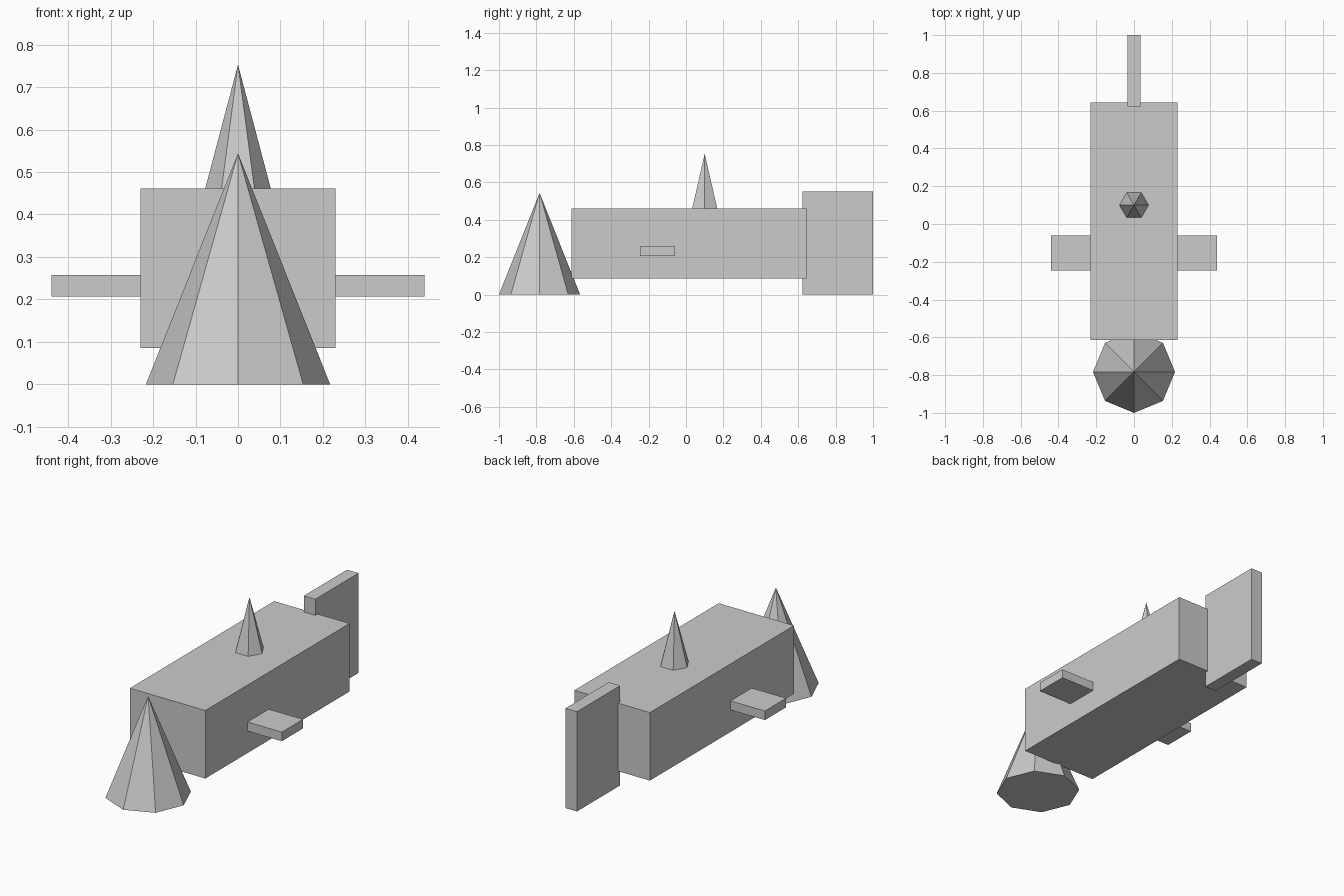
import bpy
import math

if "Cube" in bpy.data.objects:
    bpy.data.objects.remove(bpy.data.objects["Cube"])


def make(name, verts, faces):
    mesh = bpy.data.meshes.new(name)
    mesh.from_pydata(verts, [], faces)
    mesh.update()
    obj = bpy.data.objects.new(name, mesh)
    bpy.context.collection.objects.link(obj)
    return obj


def box(name, xs, ys, zs):
    verts = [(x, y, z) for x in xs for y in ys for z in zs]
    faces = [(0, 1, 3, 2), (4, 6, 7, 5), (0, 4, 5, 1),
             (2, 3, 7, 6), (0, 2, 6, 4), (1, 5, 7, 3)]
    return make(name, verts, faces)


def cone(name, sides, radius, y, z0, z1):
    # First corner lies on the +x axis
    verts = [(radius * math.cos(2 * math.pi * i / sides),
              y + radius * math.sin(2 * math.pi * i / sides), z0)
             for i in range(sides)]
    verts.append((0, y, z1))
    faces = [(i, (i + 1) % sides, sides) for i in range(sides)]
    faces.append(tuple(reversed(range(sides))))
    return make(name, verts, faces)


# Main block
box("body", (-0.23, 0.23), (-0.613, 0.643), (0.086, 0.461))

# Upright plate at the back
box("tail_plate", (-0.035, 0.035), (0.623, 1.0), (0.0, 0.55))

# Flat side fins, slightly sunk into the body
fin = box("side_fins", (0.215, 0.439), (-0.245, -0.06), (0.207, 0.257))
fin.modifiers.new("mirror", 'MIRROR').use_axis[0] = True

# Eight-sided cone at the front
cone("front_cone", 8, 0.217, -0.783, 0.0, 0.544)

# Six-sided spike on top
cone("top_spike", 6, 0.078, 0.10, 0.458, 0.753)
